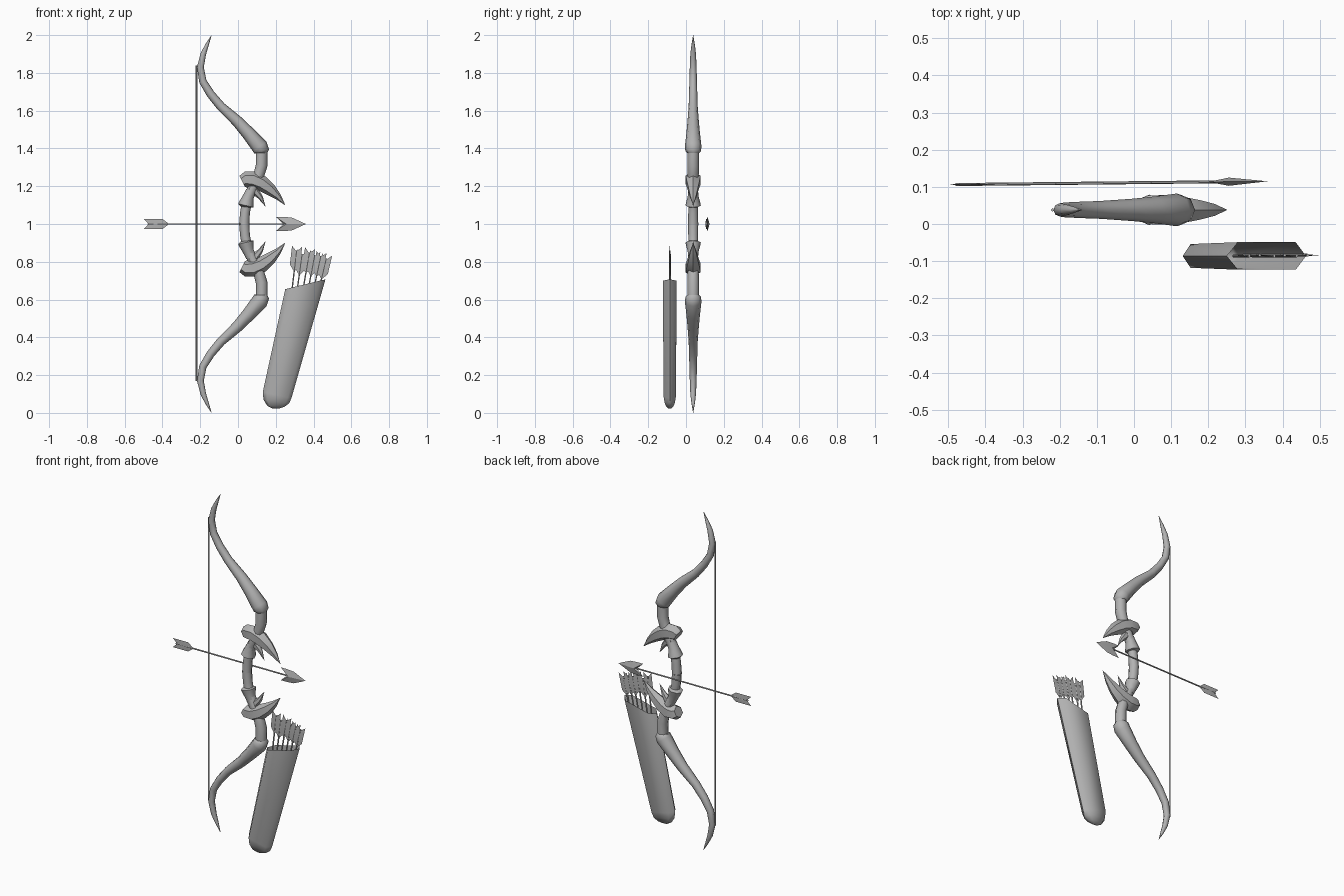
import bpy, bmesh, math
from mathutils import Vector

cube = bpy.data.objects.get("Cube")
if cube:
    bpy.data.objects.remove(cube)

grey = bpy.data.materials.new("plain_grey")
grey.use_nodes = True
colour = (0.45, 0.45, 0.45, 1)
grey.diffuse_color = colour
for node in grey.node_tree.nodes:
    if node.type == 'BSDF_PRINCIPLED':
        node.inputs["Base Color"].default_value = colour


def finish(name, bm, location=(0, 0, 0), angle=50, mirror=False):
    """Turn a bmesh into a shaded object, optionally mirrored up and down."""
    bmesh.ops.recalc_face_normals(bm, faces=bm.faces)
    mesh = bpy.data.meshes.new(name)
    bm.to_mesh(mesh)
    bm.free()
    mesh.materials.append(grey)
    obj = bpy.data.objects.new(name, mesh)
    obj.location = location
    bpy.context.collection.objects.link(obj)
    bpy.ops.object.select_all(action='DESELECT')
    obj.select_set(True)
    bpy.context.view_layer.objects.active = obj
    bpy.ops.object.shade_smooth_by_angle(angle=math.radians(angle))
    if mirror:
        mod = obj.modifiers.new("mirror", 'MIRROR')
        mod.use_axis = (False, False, True)
        mod.merge_threshold = 0.002
    return obj


def bridge(bm, rings):
    for a, b in zip(rings, rings[1:]):
        n = len(a)
        for i in range(n):
            bm.faces.new((a[i], a[(i + 1) % n], b[(i + 1) % n], b[i]))


def sweep(name, path, sides=8, cap_start=True, cap_end=True):
    """Tapered tube in the bow plane; path holds x, z, radius, depth scale."""
    bm = bmesh.new()
    pts = [Vector((p[0], 0, p[1])) for p in path]
    rings = []
    for i, p in enumerate(path):
        d = (pts[min(i + 1, len(pts) - 1)] - pts[max(i - 1, 0)]).normalized()
        side = Vector((d.z, 0, -d.x))
        deep = Vector((0, p[3] if len(p) > 3 else 1, 0))
        rings.append([bm.verts.new(pts[i] + p[2] * (
            side * math.cos(math.tau * k / sides) + deep * math.sin(math.tau * k / sides)))
            for k in range(sides)])
    bridge(bm, rings)
    if cap_start:
        bm.faces.new(rings[0])
    if cap_end:
        bm.faces.new(rings[-1])
    return finish(name, bm, (0, 0.038, 1), mirror=True)


# Bow limbs: curved horn shapes flaring towards the grip
sweep("bow_limbs", [
    (-.14, 1, .0005), (-.163, .95, .009), (-.184, .9, .015), (-.199, .83, .018),
    (-.186, .755, .02), (-.145, .688, .022), (-.09, .622, .024), (-.005, .545, .03),
    (.055, .48, .036), (.115, .41, .044), (.125, .385, .041), (.125, .375, .03)])

# Grip: one continuous rod through the middle
sweep("grip", [
    (.033, 0, .027), (.037, .06, .026), (.048, .12, .026), (.075, .185, .027),
    (.108, .25, .029), (.125, .31, .031), (.125, .39, .031)],
    cap_start=False)

# Collars next to the hand hold
sweep("grip_collars", [
    (.04, .09, .026), (.041, .098, .041), (.046, .115, .037),
    (.055, .145, .029), (.068, .175, .026)])

# Large hooked claws and the small spikes under them
sweep("large_claws", [
    (.022, .226, .032, 1.1), (.04, .235, .042, 1.05), (.08, .234, .046),
    (.125, .215, .042, .95), (.17, .183, .033, .9), (.212, .145, .018),
    (.25, .1, .0005)], sides=6)
sweep("small_spikes", [
    (.065, .195, .025), (.09, .175, .022), (.12, .14, .013), (.145, .093, .0005)], sides=6)

# Bow string
bm = bmesh.new()
bmesh.ops.create_cone(bm, cap_ends=True, segments=4, radius1=.005, radius2=.005, depth=1.67)
finish("bow_string", bm, (-.219, .038, 1.005), angle=30)


def axes(tail, tip):
    u = (tip - tail).normalized()
    v = Vector((0, 1, 0))
    return u, v, u.cross(v).normalized()


def blade(name, tail, tip, start, outline, ridge, thick):
    """Flat pointed plate along a shaft; the outline is one half, mirrored."""
    u, v, w = axes(tail, tip)
    base = tail + u * start
    full = outline + [(a, -b) for a, b in reversed(outline[1:-1])]
    bm = bmesh.new()
    rim = [bm.verts.new(base + u * a + w * b) for a, b in full]
    for s in (-1, 1):
        peak = bm.verts.new(base + u * ridge + v * thick * s)
        for i, vert in enumerate(rim):
            bm.faces.new((vert, rim[(i + 1) % len(rim)], peak))
    finish(name, bm, angle=20)


def shaft(name, tail, tip, radius):
    u, v, w = axes(tail, tip)
    bm = bmesh.new()
    rings = [[bm.verts.new(p + radius * (v * math.cos(math.tau * k / 6) + w * math.sin(math.tau * k / 6)))
              for k in range(6)] for p in (tail, tip)]
    bridge(bm, rings)
    for ring in rings:
        bm.faces.new(ring)
    finish(name, bm)


feather = [(.028, 0), (0, .027), (.1, .027), (.135, 0)]
point = [(.04, 0), (0, .038), (.04, .038), (.085, .034), (.16, 0)]

# Loose arrow behind the bow
tail, tip = Vector((-.5, .106, 1)), Vector((.36, .115, 1))
u = (tip - tail).normalized()
shaft("arrow_shaft", tail + u * .02, tip - u * .08, .004)
blade("arrow_feather", tail, tip, 0, feather, .06, .004)
blade("arrow_head", tail, tip, (tip - tail).length - .16, point, .055, .011)

# Quiver: open, flattened six-sided sleeve with a rounded foot
levels = [((.25, .655), (.463, .707), .037), ((.131, .11), (.283, .078), .032),
          ((.135, .07), (.27, .05), .027), ((.155, .038), (.245, .032), .018),
          ((.18, .024), (.215, .022), .006)]
bm = bmesh.new()
rings = []
for left, right, depth in levels:
    a, b = Vector((left[0], 0, left[1])), Vector((right[0], 0, right[1]))
    ring = []
    for t, s in ((0, 0), (.14, 1), (.87, 1), (1, 0), (.87, -1), (.14, -1)):
        ring.append(bm.verts.new(a.lerp(b, t) + Vector((0, s * depth, 0))))
    rings.append(ring)
bridge(bm, rings)
bm.faces.new(rings[-1])
finish("quiver", bm, (0, -.086, 0), angle=60)

# Arrows standing in the quiver
tops = [(.313, .882), (.342, .862), (.382, .872), (.41, .856), (.443, .852), (.472, .838)]
for i, (x, z) in enumerate(tops):
    y = -.086 + (i % 2) * .002
    tail, tip = Vector((x, y, z)), Vector((.268 + i * .025, y, .5))
    blade("quiver_feather", tail, tip, 0, feather, .06, .003)
    shaft("quiver_shaft", tail + (tip - tail) * .06, tip, .004)
